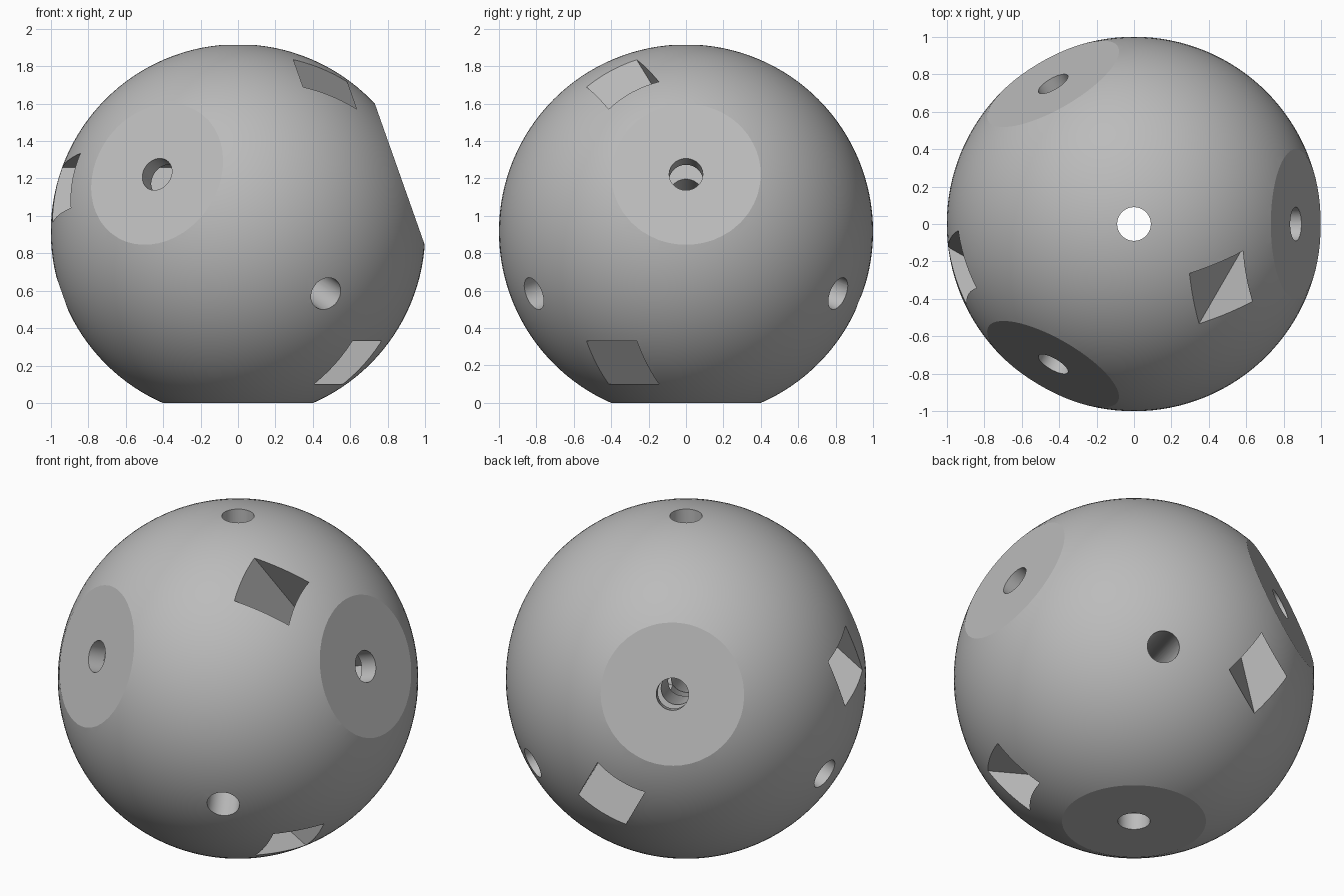
import bpy, bmesh, math
from mathutils import Vector, Matrix

cube = bpy.data.objects.get("Cube")
if cube:
    bpy.data.objects.remove(cube, do_unlink=True)

FLAT = math.sqrt(0.84)              # distance from centre to each flat
CENTRE = Vector((0, 0, FLAT))
HOLE_R = 0.09
NUT_W, NUT_T = 0.31, 0.23           # nut pocket width and thickness
NUT_OFFSET = 0.70                   # pocket middle along its screw axis

# Tetrahedral directions, the first pointing straight down
axes = [Vector((0, 0, -1))]
for deg in (0, 120, 240):
    a = math.radians(deg)
    r = math.sqrt(8) / 3
    axes.append(Vector((r * math.cos(a), r * math.sin(a), 1 / 3)))

cutters = bpy.data.collections.new("cutters")
bpy.context.scene.collection.children.link(cutters)


def add_object(name, bm, matrix, collection):
    bmesh.ops.transform(bm, matrix=matrix, verts=bm.verts)
    bmesh.ops.recalc_face_normals(bm, faces=bm.faces)
    mesh = bpy.data.meshes.new(name)
    bm.to_mesh(mesh)
    bm.free()
    obj = bpy.data.objects.new(name, mesh)
    collection.objects.link(obj)
    return obj


def add_box_cutter(name, x, y, z, size, middle):
    frame = Matrix((x, y, z)).transposed().to_4x4()
    bm = bmesh.new()
    bmesh.ops.create_cube(bm, size=1)
    matrix = Matrix.Translation(CENTRE + middle) @ frame @ Matrix.Diagonal((*size, 1))
    add_object(name, bm, matrix, cutters).hide_render = True


# Ball
bm = bmesh.new()
bmesh.ops.create_uvsphere(bm, u_segments=128, v_segments=64, radius=1)
ball = add_object("ball_body", bm, Matrix.Translation(CENTRE),
                  bpy.context.scene.collection)

# Flats, and screw holes right through the ball
for v in axes:
    side = v.orthogonal().normalized()
    add_box_cutter("flat_cutter", side, v.cross(side), v, (1, 1, 1),
                   v * (FLAT + 0.5))
    bm = bmesh.new()
    bmesh.ops.create_cone(bm, cap_ends=True, segments=48, radius1=HOLE_R,
                          radius2=HOLE_R, depth=3)
    turn = v.to_track_quat('Z', 'Y').to_matrix().to_4x4()
    add_object("hole_cutter", bm, Matrix.Translation(CENTRE) @ turn,
               cutters).hide_render = True

# Square nut pockets, each sliding in from the side to cross one hole
for screw, towards, away in ((0, 1, 2), (1, 3, 0), (3, 2, 1), (2, 0, 3)):
    h = axes[screw]
    along = (axes[towards] - axes[away]).normalized()
    inner, outer = -NUT_W / 2, 1.2
    add_box_cutter("pocket_cutter", along, h.cross(along), h,
                   (outer - inner, NUT_W, NUT_T),
                   h * NUT_OFFSET + along * (inner + outer) / 2)

# Carve everything in one go, then drop the cutters
mod = ball.modifiers.new("carve", 'BOOLEAN')
mod.operation = 'DIFFERENCE'
mod.solver = 'MANIFOLD'
mod.operand_type = 'COLLECTION'
mod.collection = cutters
carved = bpy.data.meshes.new_from_object(
    ball.evaluated_get(bpy.context.evaluated_depsgraph_get()))
ball.modifiers.clear()
ball.data = carved
for obj in list(cutters.objects):
    bpy.data.objects.remove(obj, do_unlink=True)
bpy.data.collections.remove(cutters)

# Colour and shading
grey = bpy.data.materials.new("plain_grey")
grey.use_nodes = True
colour = (0.5, 0.5, 0.5, 1)
grey.diffuse_color = colour
grey.node_tree.nodes["Principled BSDF"].inputs["Base Color"].default_value = colour
carved.materials.clear()
carved.materials.append(grey)
carved.shade_smooth()
carved.set_sharp_from_angle(angle=math.radians(15))
